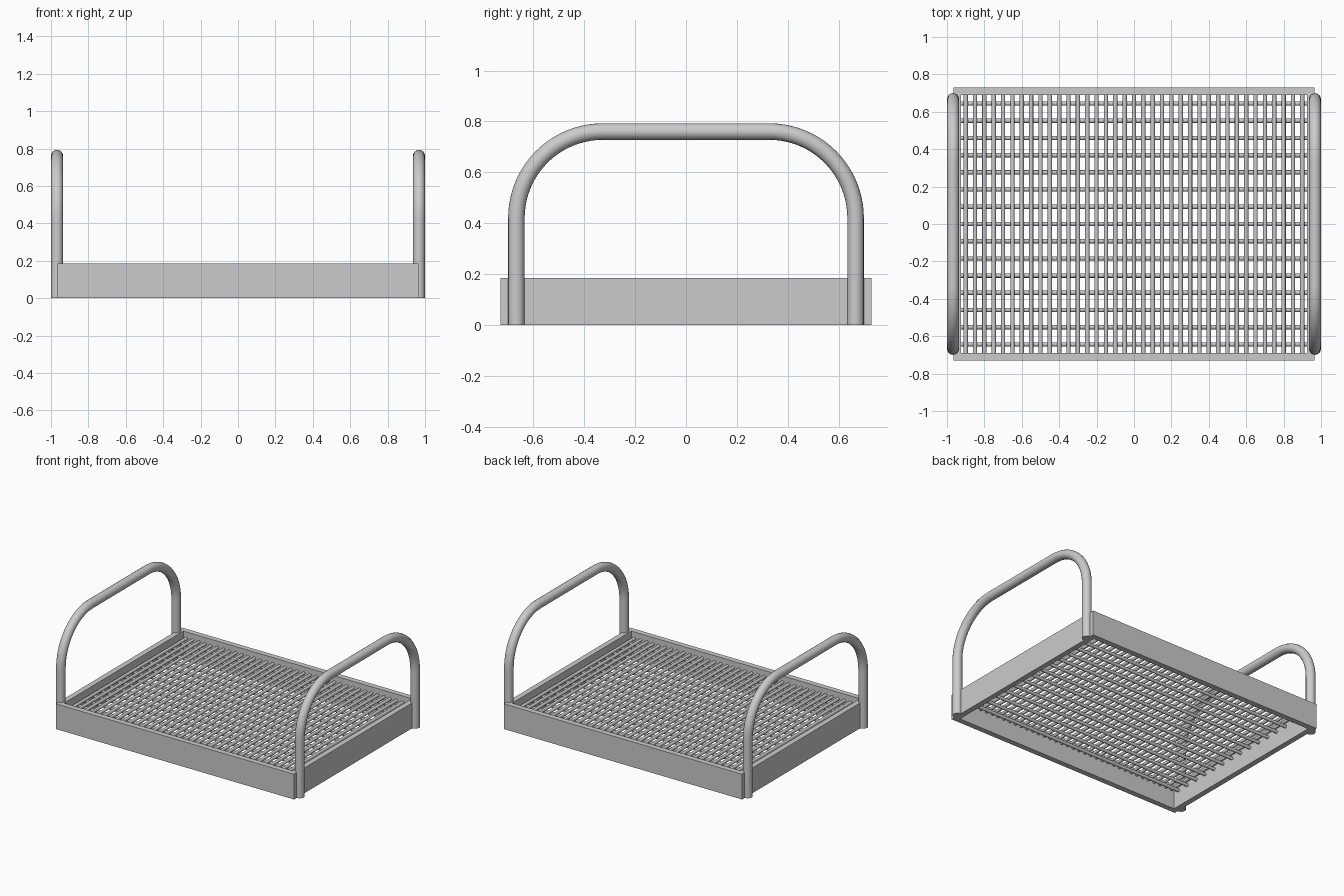
import bpy, bmesh, math
from mathutils import Matrix

if "Cube" in bpy.data.objects:
    bpy.data.objects.remove(bpy.data.objects["Cube"])

HX, HY, H, T = 0.965, 0.73, 0.185, 0.04   # frame half sizes, height, wall
TUBE = 0.0325                             # handle tube radius
ROD = 0.0115                              # mesh rod radius


def new_object(name, bm):
    bmesh.ops.recalc_face_normals(bm, faces=bm.faces)
    mesh = bpy.data.meshes.new(name)
    bm.to_mesh(mesh)
    bm.free()
    ob = bpy.data.objects.new(name, mesh)
    bpy.context.collection.objects.link(ob)
    return ob


def smooth(ob):
    bpy.ops.object.select_all(action='DESELECT')
    ob.select_set(True)
    bpy.context.view_layer.objects.active = ob
    bpy.ops.object.shade_smooth_by_angle(angle=math.radians(40))


# Open rectangular frame: four loops joined into a closed ring
bm = bmesh.new()
loops = []
for inset, z in ((0, 0), (0, H), (T, H), (T, 0)):
    x, y = HX - inset, HY - inset
    loops.append([bm.verts.new((sx * x, sy * y, z))
                  for sx, sy in ((-1, -1), (1, -1), (1, 1), (-1, 1))])
for i in range(4):
    a, b = loops[i], loops[(i + 1) % 4]
    for j in range(4):
        k = (j + 1) % 4
        bm.faces.new((a[j], a[k], b[k], b[j]))
new_object("tray_frame", bm)


# Wire floor: two crossing layers of round rods
def rod_layer(name, count, span, length, z, along_x):
    bm = bmesh.new()
    pitch = span / count
    for i in range(count):
        p = (i - (count - 1) / 2) * pitch
        if along_x:
            m = Matrix.Translation((0, p, z)) @ Matrix.Rotation(math.pi / 2, 4, 'Y')
        else:
            m = Matrix.Translation((p, 0, z)) @ Matrix.Rotation(math.pi / 2, 4, 'X')
        bmesh.ops.create_cone(bm, cap_ends=True, segments=16, radius1=ROD,
                              radius2=ROD, depth=length, matrix=m)
    smooth(new_object(name, bm))


IX, IY = 2 * (HX - T), 2 * (HY - T)
rod_layer("long_floor_rods", 15, IY, IX, 0.118, True)
rod_layer("cross_floor_rods", 37, IX, IY, 0.138, False)


# Bent tube handles at both ends
def handle(name, x):
    y0, top, r, n = 0.667, 0.76, 0.34, 20
    half = [(y0, 0.0)]
    for i in range(n + 1):
        a = math.pi / 2 * i / n
        half.append((y0 - r + r * math.cos(a), top - r + r * math.sin(a)))
    path = half + [(-y, z) for y, z in reversed(half)]
    curve = bpy.data.curves.new(name, 'CURVE')
    curve.dimensions = '3D'
    curve.bevel_depth = TUBE
    curve.bevel_resolution = 6
    curve.use_fill_caps = True
    spline = curve.splines.new('POLY')
    spline.points.add(len(path) - 1)
    for point, (y, z) in zip(spline.points, path):
        point.co = (x, y, z, 1)
    ob = bpy.data.objects.new(name, curve)
    bpy.context.collection.objects.link(ob)
    bpy.ops.object.select_all(action='DESELECT')
    ob.select_set(True)
    bpy.context.view_layer.objects.active = ob
    bpy.ops.object.convert(target='MESH')
    smooth(bpy.context.view_layer.objects.active)


handle("left_handle", -(1 - TUBE))
handle("right_handle", 1 - TUBE)
